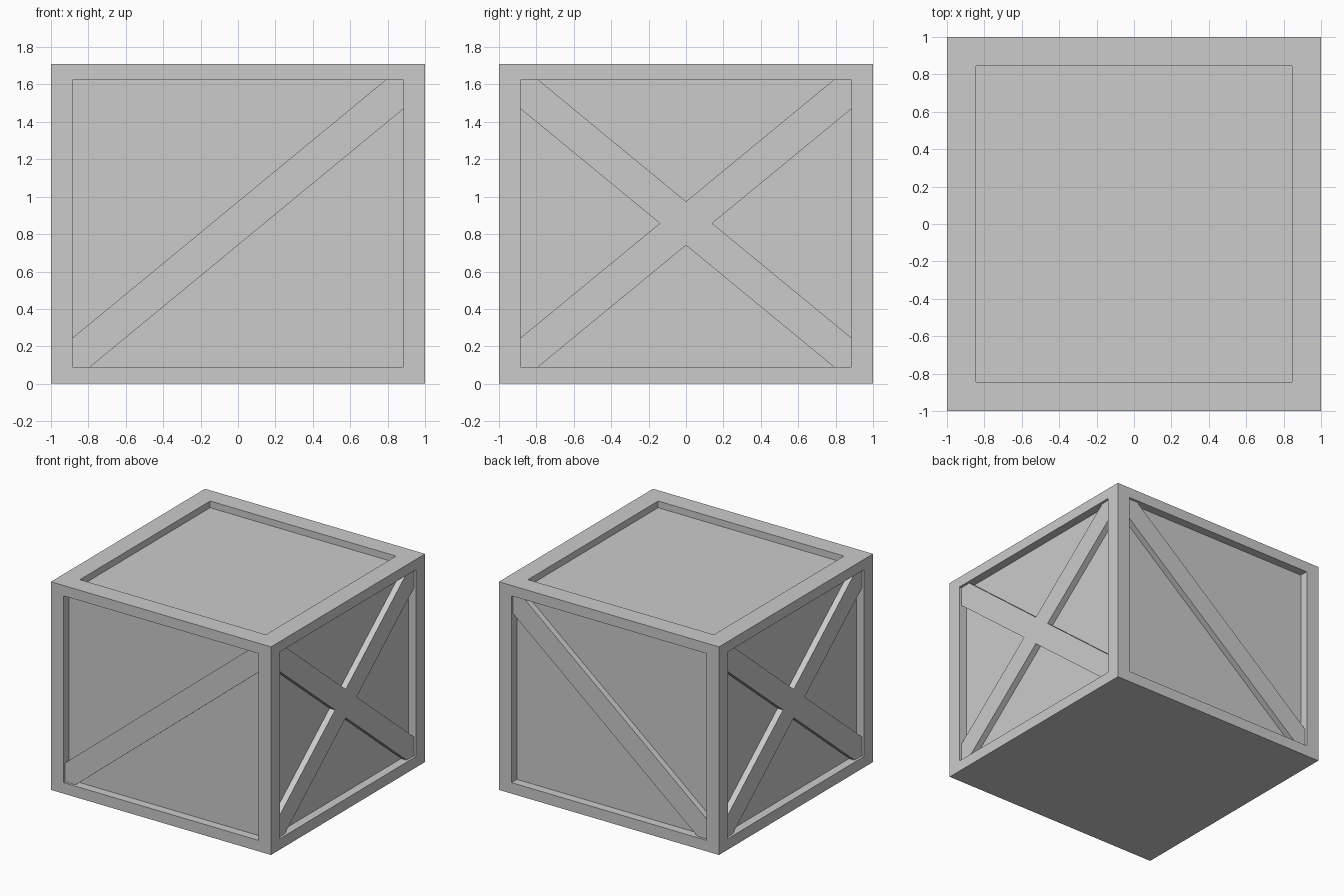
import bpy, bmesh
from mathutils import Vector, Matrix
from math import pi

if "Cube" in bpy.data.objects:
    bpy.data.objects.remove(bpy.data.objects["Cube"])

H = 1.71                       # crate height
W, Z0, Z1 = 0.885, 0.09, 1.625  # side recess: half width, bottom, top
TOP = 0.845                    # lid recess half width
SIDE_D, TOP_D = 0.07, 0.055    # recess depths
C = (Z0 + Z1) / 2
HH = (Z1 - Z0) / 2


def add_object(name, bm):
    bmesh.ops.recalc_face_normals(bm, faces=bm.faces)
    mesh = bpy.data.meshes.new(name)
    bm.to_mesh(mesh)
    bm.free()
    obj = bpy.data.objects.new(name, mesh)
    bpy.context.collection.objects.link(obj)
    return obj


# Crate body: a box with recessed panels in the four sides and the lid
bm = bmesh.new()
bmesh.ops.create_cube(bm, size=1, matrix=Matrix.Translation((0, 0, H / 2)) @ Matrix.Diagonal((2, 2, H, 1)))
bm.normal_update()
for f in [f for f in bm.faces if f.normal.z > -0.5]:
    n = f.normal.copy()
    lid = n.z > 0.5
    bmesh.ops.inset_individual(bm, faces=[f], thickness=0.1)
    half = TOP if lid else W
    for v in f.verts:
        for i in (0, 1):
            if abs(n[i]) < 0.5:
                v.co[i] = half if v.co[i] > 0 else -half
        if not lid:
            v.co.z = Z1 if v.co.z > C else Z0
    # sink the panel
    res = bmesh.ops.extrude_face_region(bm, geom=[f])
    verts = [e for e in res["geom"] if isinstance(e, bmesh.types.BMVert)]
    bmesh.ops.translate(bm, verts=verts, vec=-n * (TOP_D if lid else SIDE_D))
    if f.is_valid:
        bmesh.ops.delete(bm, geom=[f], context="FACES_ONLY")
add_object("crate_body", bm)


def brace(name, outline, angle):
    """Extrude an (x, z) outline as a brace on the front, then turn it to a side."""
    bm = bmesh.new()
    face = bm.faces.new([bm.verts.new((x, -0.98, C + z)) for x, z in outline])
    res = bmesh.ops.extrude_face_region(bm, geom=[face])
    verts = [e for e in res["geom"] if isinstance(e, bmesh.types.BMVert)]
    bmesh.ops.translate(bm, verts=verts, vec=(0, 0.055, 0))
    if not face.is_valid or len(bm.faces) == len(outline) + 1:
        bm.faces.new([v for v in bm.verts if v.co.y < -0.97])
    bm.transform(Matrix.Rotation(angle, 4, "Z"))
    return add_object(name, bm)


# Diagonal braces on front and back, both rising towards +x
half = [(W, HH - 0.155), (W, HH), (0.79, HH)]
diagonal = half + [(-x, -z) for x, z in half]
brace("front_brace", diagonal, 0)
brace("back_brace", [(-x, z) for x, z in diagonal], pi)

# Crossed braces on the left and right sides
right = [(0.14, 0)] + half
upper = right + [(0, 0.117)] + [(-x, z) for x, z in reversed(right)]
cross = upper + [(-x, -z) for x, z in upper[1:-1]]
brace("right_cross_brace", cross, pi / 2)
brace("left_cross_brace", cross, -pi / 2)
